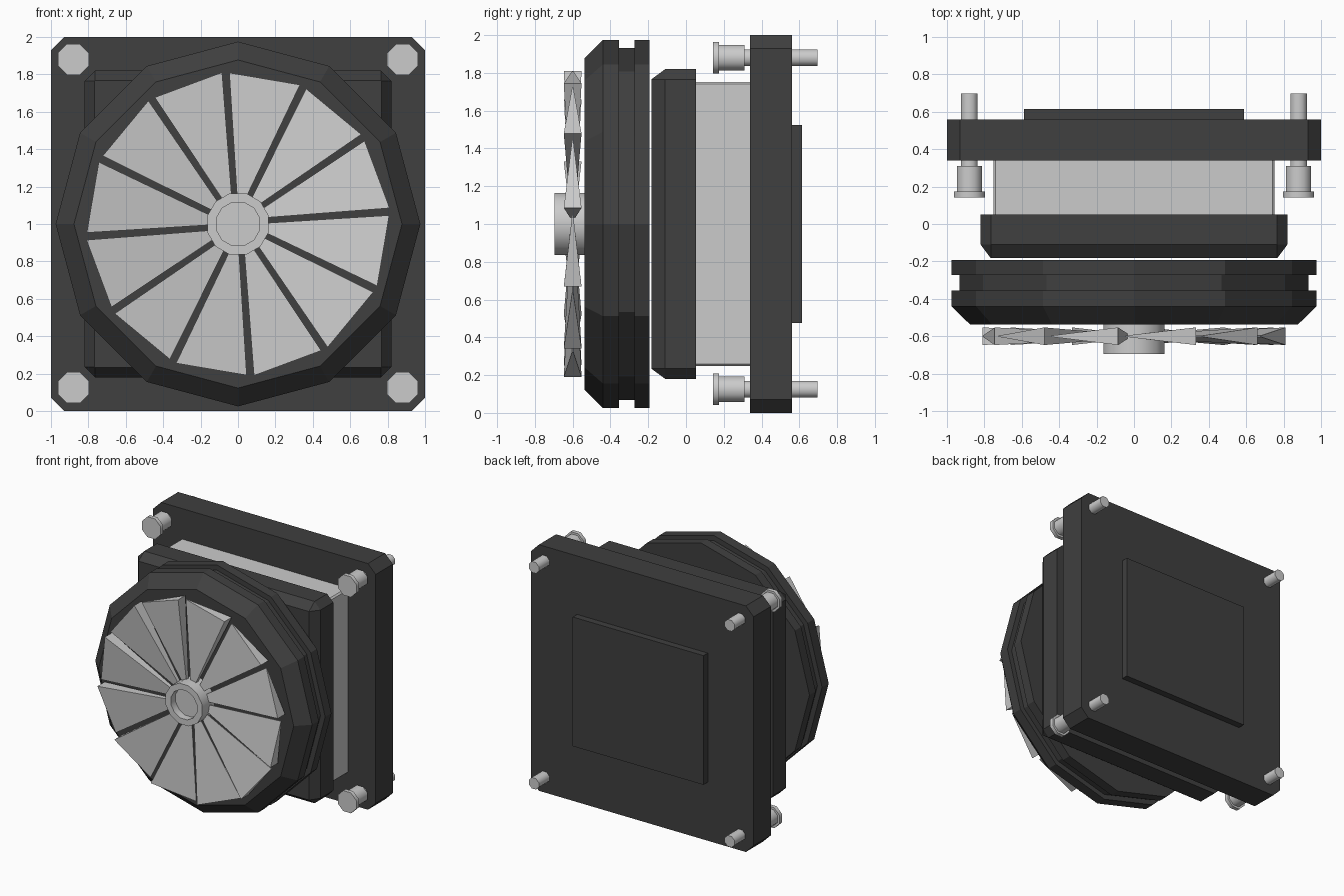
import bpy, bmesh, math

if "Cube" in bpy.data.objects:
    bpy.data.objects.remove(bpy.data.objects["Cube"])

dark = bpy.data.materials.new("dark_metal")
dark.diffuse_color = (0.05, 0.05, 0.05, 1)
dark.use_nodes = True
dark.node_tree.nodes["Principled BSDF"].inputs["Base Color"].default_value = dark.diffuse_color


def finish(name, bm, mat=None, smooth=None):
    bmesh.ops.remove_doubles(bm, verts=bm.verts, dist=1e-5)
    bmesh.ops.recalc_face_normals(bm, faces=bm.faces)
    me = bpy.data.meshes.new(name)
    bm.to_mesh(me)
    bm.free()
    ob = bpy.data.objects.new(name, me)
    bpy.context.collection.objects.link(ob)
    if mat:
        me.materials.append(mat)
    if smooth:
        bpy.ops.object.select_all(action='DESELECT')
        ob.select_set(True)
        bpy.context.view_layer.objects.active = ob
        bpy.ops.object.shade_smooth_by_angle(angle=math.radians(smooth))
    return ob


def loft(bm, rings):
    """Join equal-length rings of points along y and cap both ends."""
    vr = [[bm.verts.new(p) for p in r] for r in rings]
    n = len(vr[0])
    for a, b in zip(vr, vr[1:]):
        for i in range(n):
            j = (i + 1) % n
            bm.faces.new((a[i], a[j], b[j], b[i]))
    bm.faces.new(vr[0])
    bm.faces.new(vr[-1])


def lathe(name, profile, n, phase=0, cx=0, cz=1, mat=None, smooth=None):
    """Profile is (radius, y), turned about the y axis in n sides."""
    bm = bmesh.new()
    ang = [math.radians(phase) + 2 * math.pi * i / n for i in range(n)]
    loft(bm, [[(cx + r * math.cos(a), y, cz + r * math.sin(a)) for a in ang]
              for r, y in profile])
    return finish(name, bm, mat, smooth)


def block(name, sections, mat=None):
    """Sections are (y, half width, half height, corner chamfer)."""
    bm = bmesh.new()
    rings = []
    for y, w, h, c in sections:
        pts = [(w, h - c), (w - c, h), (c - w, h), (-w, h - c),
               (-w, c - h), (c - w, -h), (w - c, -h), (w, c - h)]
        rings.append([(x, y, 1 + z) for x, z in pts])
    loft(bm, rings)
    return finish(name, bm, mat)


# Mounting plate, rear pad and body blocks
block("mounting_plate", [(0.34, 1, 1, 0.07), (0.56, 1, 1, 0.07)], dark)
block("rear_pad", [(0.55, 0.588, 0.525, 0.001), (0.615, 0.588, 0.525, 0.001)], dark)
block("light_body", [(0.04, 0.752, 0.752, 0.012), (0.35, 0.752, 0.752, 0.012)])
block("front_body", [(0.052, 0.82, 0.82, 0.055), (-0.11, 0.82, 0.82, 0.055),
                     (-0.183, 0.766, 0.766, 0.0001)], dark)

# Grooved twelve-sided disc
lathe("grooved_disc", [(0.877, -0.537), (0.975, -0.44), (0.975, -0.355), (0.933, -0.355),
                       (0.933, -0.273), (0.975, -0.273), (0.975, -0.193)], 12, mat=dark)

# Hub with a recessed front
lathe("hub", [(0.12, -0.635), (0.12, -0.695), (0.17, -0.695), (0.17, -0.53)], 12, 15, smooth=40)

# Wedge blades: thin on one edge, thick on the other, tapering to the hub
bm = bmesh.new()
for k in range(12):
    def ring(corners):
        out = []
        for r, deg, t in corners:
            a = math.radians(deg + 30 * k)
            out.append((r * math.cos(a), -0.6 + t, 1 + r * math.sin(a)))
        return out
    front = [(0.15, 92, 0.002), (0.81, 93.3, 0.003), (0.815, 66, 0.047), (0.15, 73, 0.014)]
    loft(bm, [ring([(r, d, -t) for r, d, t in front]), ring(front)])
finish("fan_blades", bm)

# Corner bolts
for sx in (-1, 1):
    for z in (0.125, 1.88):
        lathe("corner_bolt", [(0.09, 0.143), (0.09, 0.175), (0.072, 0.175), (0.072, 0.31),
                              (0.048, 0.31), (0.048, 0.697)], 8, 22.5, 0.88 * sx, z, smooth=50)
